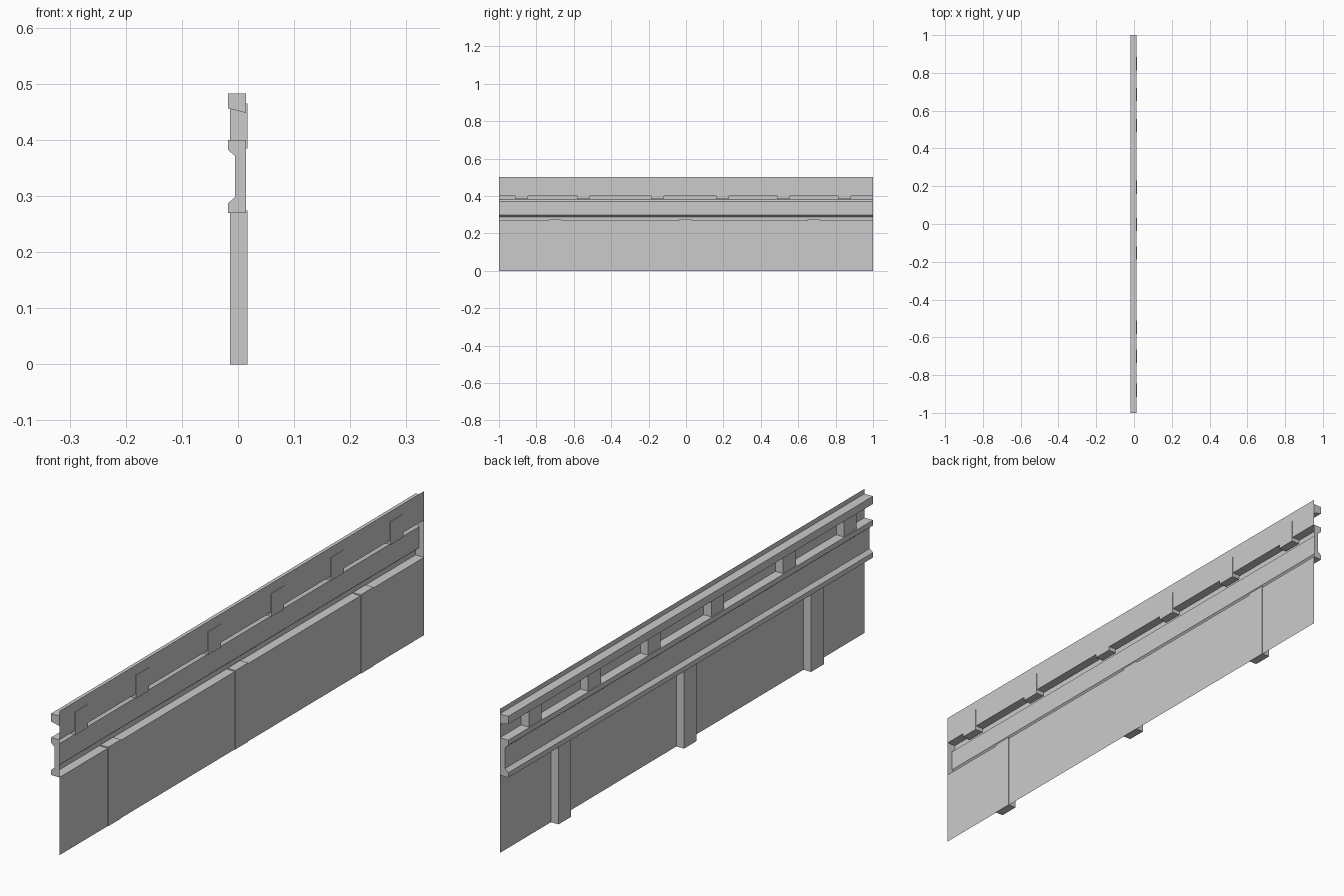
import bpy
import bmesh

cube = bpy.data.objects.get("Cube")
if cube:
    bpy.data.objects.remove(cube, do_unlink=True)

# One plain grey for the whole barrier
grey = bpy.data.materials.new("plain_grey")
grey.use_nodes = True
colour = (0.6, 0.6, 0.6, 1)
grey.diffuse_color = colour
grey.node_tree.nodes["Principled BSDF"].inputs["Base Color"].default_value = colour

BACK, FRONT = 0.0145, -0.0178   # panel plane and outermost moulding face
POST_BACK, POST_FRONT = 0.0165, -0.0145
WEB = -0.005


def extrude_profile(name, profile, y0, y1, caps=True, closed=True):
    """Sweep an x-z outline along y, optionally open at the back."""
    bm = bmesh.new()
    near = [bm.verts.new((x, y0, z)) for x, z in profile]
    far = [bm.verts.new((x, y1, z)) for x, z in profile]
    count = len(profile)
    for i in range(count if closed else count - 1):
        j = (i + 1) % count
        bm.faces.new((near[i], far[i], far[j], near[j]))
    if caps:
        bm.faces.new(near)
        bm.faces.new(far[::-1])
    bmesh.ops.recalc_face_normals(bm, faces=bm.faces)
    mesh = bpy.data.meshes.new(name)
    bm.to_mesh(mesh)
    bm.free()
    mesh.materials.append(grey)
    obj = bpy.data.objects.new(name, mesh)
    bpy.context.collection.objects.link(obj)
    return obj


def panel(name, z0, z1):
    return extrude_profile(name, [(BACK, z0), (BACK, z1)], -1, 1, caps=False, closed=False)


def posts(name, centres, z0, z1, width=0.07):
    outline = [(POST_FRONT, z0), (POST_BACK, z0), (POST_BACK, z1), (POST_FRONT, z1)]
    for n, y in enumerate(centres, 1):
        extrude_profile(f"{name}_{n}", outline, y - width / 2, y + width / 2)


# Thin sheets behind the mouldings
panel("lower_panel", 0, 0.27)
panel("upper_panel", 0.4, 0.5)

# Hollow channel beam, open at the back, with closed ends
extrude_profile("middle_beam", [
    (BACK, 0.27), (FRONT, 0.27), (FRONT, 0.287), (WEB, 0.298),
    (WEB, 0.371), (FRONT, 0.382), (FRONT, 0.4), (BACK, 0.4)],
    -1, 1, closed=False)

# Top rail with a sloping underside
extrude_profile("top_rail", [
    (BACK, 0.448), (FRONT, 0.456), (FRONT, 0.483), (BACK, 0.483)], -1, 1)

# Short balusters above and long piers below
posts("upper_post", (-0.88, -0.547, -0.153, 0.195, 0.522, 0.848), 0.385, 0.465)
posts("lower_post", (-0.7, -0.003, 0.685), 0, 0.274)
